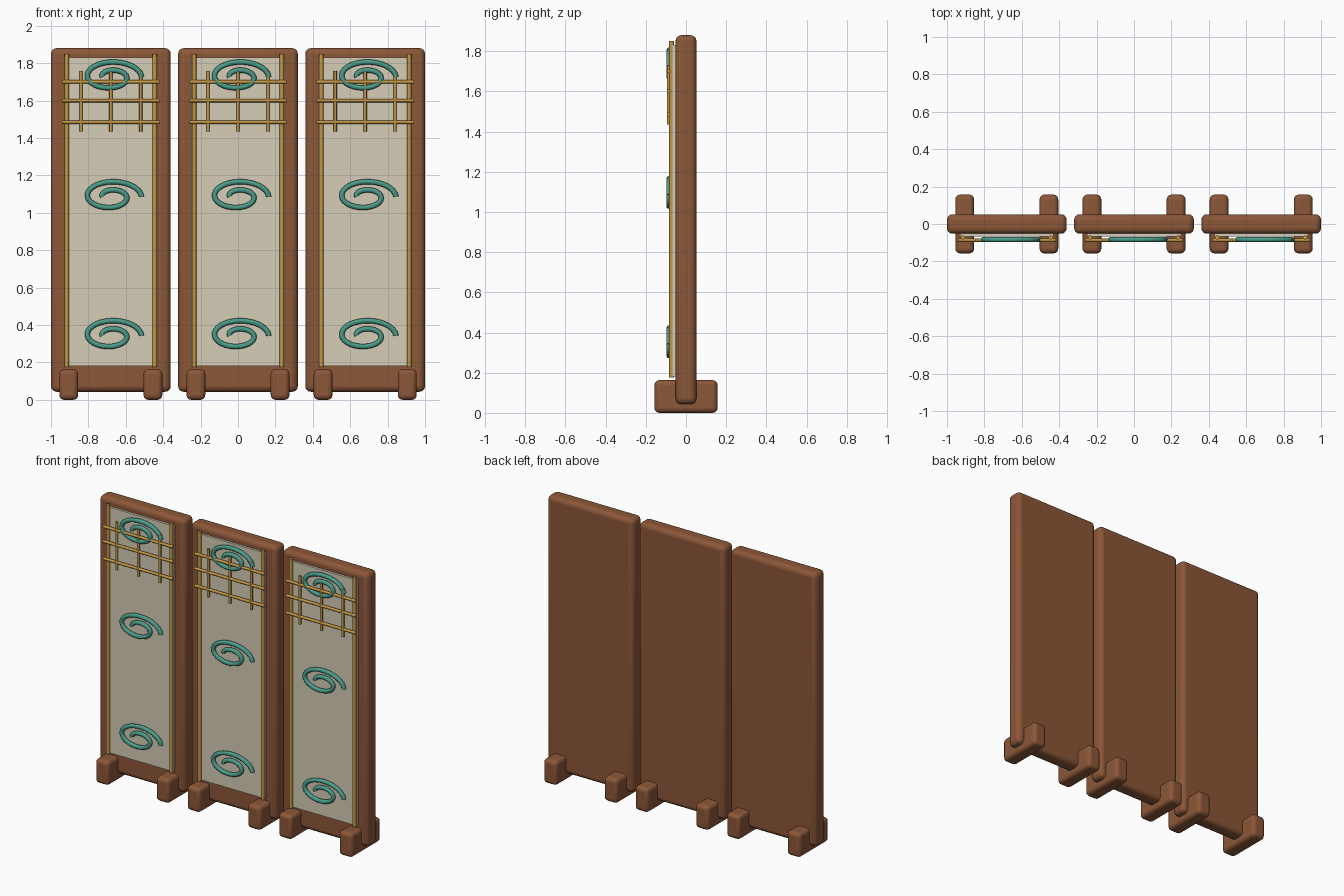
import bpy, bmesh, math
from mathutils import Vector

if "Cube" in bpy.data.objects:
    bpy.data.objects.remove(bpy.data.objects["Cube"])


def material(name, rgb):
    m = bpy.data.materials.new(name)
    m.diffuse_color = (*rgb, 1)
    m.use_nodes = True
    m.node_tree.nodes["Principled BSDF"].inputs["Base Color"].default_value = m.diffuse_color
    return m


WOOD = material("wood", (0.26, 0.095, 0.04))
CREAM = material("cream", (0.67, 0.61, 0.48))
GOLD = material("gold", (0.56, 0.31, 0.06))
TEAL = material("teal", (0.07, 0.33, 0.25))


def finish(obj, name, mat, angle=40):
    obj.name = name
    obj.data.materials.append(mat)
    bpy.ops.object.select_all(action='DESELECT')
    obj.select_set(True)
    bpy.context.view_layer.objects.active = obj
    bpy.ops.object.shade_smooth_by_angle(angle=math.radians(angle))
    return obj


def box(name, lo, hi, mat, bevel=0.0):
    lo, hi = Vector(lo), Vector(hi)
    bpy.ops.mesh.primitive_cube_add(size=1, location=(lo + hi) / 2)
    obj = bpy.context.object
    obj.scale = hi - lo
    bpy.ops.object.transform_apply(location=False, rotation=False, scale=True)
    if bevel:
        b = obj.modifiers.new("round", 'BEVEL')
        b.width, b.segments = bevel, 4
    return finish(obj, name, mat)


def rod(name, a, b, r):
    a, b = Vector(a), Vector(b)
    bpy.ops.mesh.primitive_cylinder_add(vertices=12, radius=r, depth=(b - a).length,
                                        location=(a + b) / 2)
    obj = bpy.context.object
    obj.rotation_euler = (b - a).to_track_quat('Z', 'Y').to_euler()
    return finish(obj, name, GOLD)


def swirl(name, cx, cz, tube=0.0138, steps=48, sides=10):
    """Flattened spiral tube in the xz plane, one and a half turns."""
    def point(t):
        r = 0.165 - 0.04 * t / math.pi
        return Vector((cx + r * math.cos(t), -0.083, cz + 0.55 * r * math.sin(t)))
    bm = bmesh.new()
    rings = []
    for i in range(steps + 1):
        t = 3 * math.pi * i / steps
        tangent = (point(t + 0.01) - point(t - 0.01)).normalized()
        out = Vector((0, 1, 0))
        side = tangent.cross(out)
        rings.append([bm.verts.new(point(t) + tube * (side * math.cos(a) + out * math.sin(a)))
                      for a in (2 * math.pi * k / sides for k in range(sides))])
    for p, q in zip(rings, rings[1:]):
        for k in range(sides):
            n = (k + 1) % sides
            bm.faces.new((p[k], p[n], q[n], q[k]))
    bm.faces.new(rings[0])
    bm.faces.new(rings[-1])
    bmesh.ops.recalc_face_normals(bm, faces=bm.faces)
    mesh = bpy.data.meshes.new(name)
    bm.to_mesh(mesh)
    bm.free()
    obj = bpy.data.objects.new(name, mesh)
    bpy.context.collection.objects.link(obj)
    return finish(obj, name, TEAL, 60)


for label, cx in (("left", -0.68), ("middle", 0.0), ("right", 0.68)):
    # wooden panel and its pale inlay
    box(label + "_panel", (cx - 0.32, -0.052, 0.043), (cx + 0.32, 0.052, 1.88), WOOD, 0.03)
    box(label + "_inlay", (cx - 0.25, -0.067, 0.18), (cx + 0.25, -0.04, 1.83), CREAM)
    # feet and tall side rods
    for s in (-1, 1):
        fx, rx = cx + s * 0.225, cx + s * 0.235
        box(label + "_foot", (fx - 0.05, -0.157, 0), (fx + 0.05, 0.157, 0.163), WOOD, 0.025)
        rod(label + "_side_rod", (rx, -0.072, 0.175), (rx, -0.072, 1.85), 0.012)
    # lattice near the top
    for z in (1.485, 1.60, 1.70):
        rod(label + "_lattice_bar", (cx - 0.26, -0.086, z), (cx + 0.26, -0.086, z), 0.0095)
    for x in (-0.16, 0, 0.16):
        rod(label + "_lattice_upright", (cx + x, -0.086, 1.435), (cx + x, -0.086, 1.757), 0.0085)
    # swirl ornaments
    for z in (0.343, 1.086, 1.726):
        swirl(label + "_swirl", cx, z)
